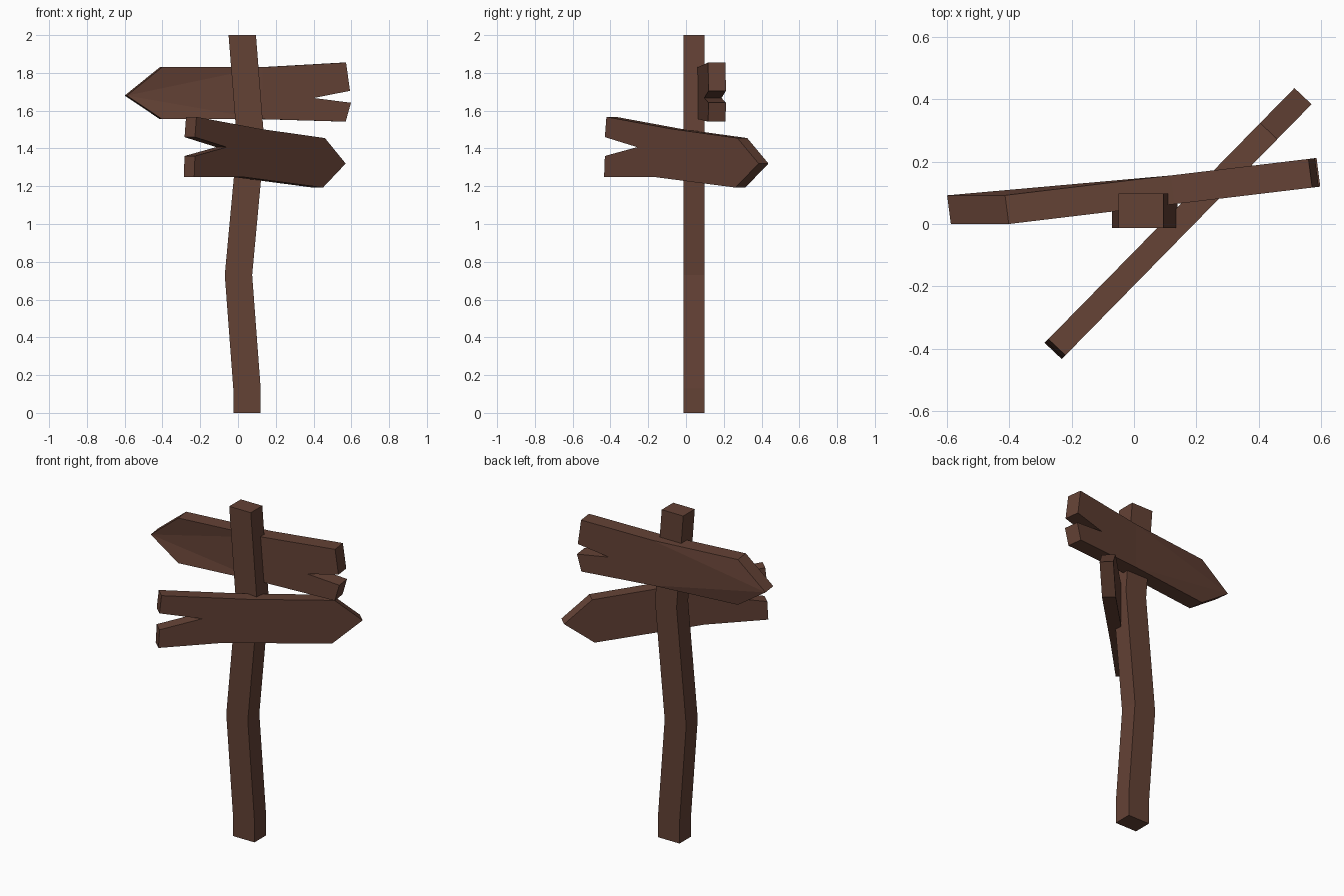
import bpy, bmesh

if "Cube" in bpy.data.objects:
    bpy.data.objects.remove(bpy.data.objects["Cube"])

wood = bpy.data.materials.new("brown wood")
wood.diffuse_color = (0.127, 0.054, 0.036, 1)
wood.use_nodes = True
wood.node_tree.nodes["Principled BSDF"].inputs["Base Color"].default_value = wood.diffuse_color


def finish(name, bm):
    bmesh.ops.recalc_face_normals(bm, faces=bm.faces[:])
    me = bpy.data.meshes.new(name)
    bm.to_mesh(me)
    bm.free()
    me.materials.append(wood)
    bpy.context.collection.objects.link(bpy.data.objects.new(name, me))


def post(name, path, width, y0, y1):
    # square post lofted through (left x, z) stations
    bm = bmesh.new()
    rings = [[bm.verts.new(p) for p in ((x, y0, z), (x + width, y0, z),
                                        (x + width, y1, z), (x, y1, z))]
             for x, z in path]
    for a, b in zip(rings, rings[1:]):
        for i in range(4):
            j = (i + 1) % 4
            bm.faces.new((a[i], a[j], b[j], b[i]))
    bm.faces.new(rings[0])
    bm.faces.new(rings[-1])
    finish(name, bm)


# face layout of an arrow board: tip fan, middle, two prongs
LAYOUT = ((0, 1, 2), (0, 2, 8), (0, 8, 9), (2, 5, 8), (2, 3, 4, 5), (5, 6, 7, 8))


def board(name, outline, front_y, offset):
    # outline (x, z) starts at the tip; back face is the front shifted by offset
    bm = bmesh.new()
    f = [bm.verts.new((x, front_y(x), z)) for x, z in outline]
    b = [bm.verts.new((x + offset[0], front_y(x) + offset[1], z)) for x, z in outline]
    for ids in LAYOUT:
        bm.faces.new([f[i] for i in ids])
        bm.faces.new([b[i] for i in reversed(ids)])
    n = len(f)
    for i in range(n):
        j = (i + 1) % n
        bm.faces.new((f[i], b[i], b[j], f[j]))
    finish(name, bm)


# crooked post
post("post", [(-0.025, 0), (-0.025, 0.13), (-0.07, 0.73), (-0.005, 1.43), (-0.05, 2)],
     0.145, -0.013, 0.098)

# upper board, pointing left, behind the post
board("upper_board",
      [(-0.588, 1.68), (-0.402, 1.83), (0.13, 1.83), (0.572, 1.855), (0.593, 1.705),
       (0.40, 1.667), (0.598, 1.642), (0.57, 1.542), (0.13, 1.555), (-0.402, 1.555)],
      lambda x: max(0.0, 0.12 * (x + 0.402)), (-0.012, 0.092))

# lower board, pointing right, turned across the post
board("lower_board",
      [(0.57, 1.32), (0.46, 1.455), (0.12, 1.503), (-0.22, 1.567), (-0.228, 1.46),
       (-0.06, 1.407), (-0.228, 1.36), (-0.232, 1.25), (0.02, 1.25), (0.45, 1.193)],
      lambda x: 1.02 * x - 0.197, (-0.055, 0.052))
